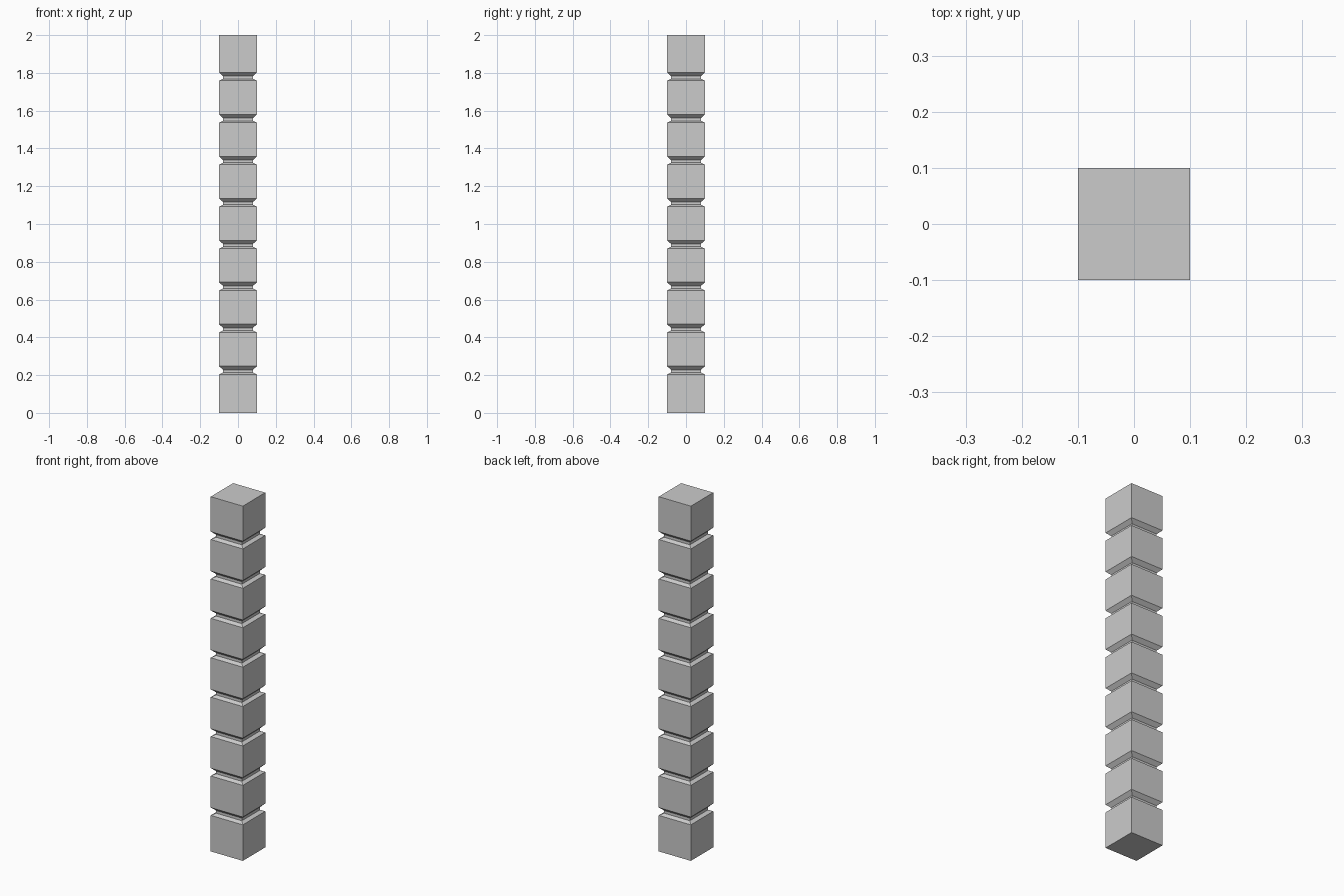
import bpy, bmesh

if "Cube" in bpy.data.objects:
    bpy.data.objects.remove(bpy.data.objects["Cube"])

PITCH = 2 / 9
OUTER, NECK = 0.1, 0.08

# Vertical profile (half width, height): nine blocks parted by chamfered grooves
profile = [(OUTER, 0)]
for k in range(1, 9):
    c = k * PITCH + 0.003
    profile += [(OUTER, c - 0.022), (NECK, c - 0.012), (NECK, c + 0.003), (OUTER, c + 0.022)]
profile.append((OUTER, 2))

# Square rings stacked along the profile
bm = bmesh.new()
rings = [[bm.verts.new((sx * w, sy * w, z)) for sx, sy in ((-1, -1), (1, -1), (1, 1), (-1, 1))]
         for w, z in profile]
for a, b in zip(rings, rings[1:]):
    for i in range(4):
        j = (i + 1) % 4
        bm.faces.new((a[i], a[j], b[j], b[i]))
bm.faces.new(rings[0][::-1])
bm.faces.new(rings[-1])

mesh = bpy.data.meshes.new("grooved_post")
bm.to_mesh(mesh)
bm.free()
bpy.context.collection.objects.link(bpy.data.objects.new("grooved_post", mesh))
